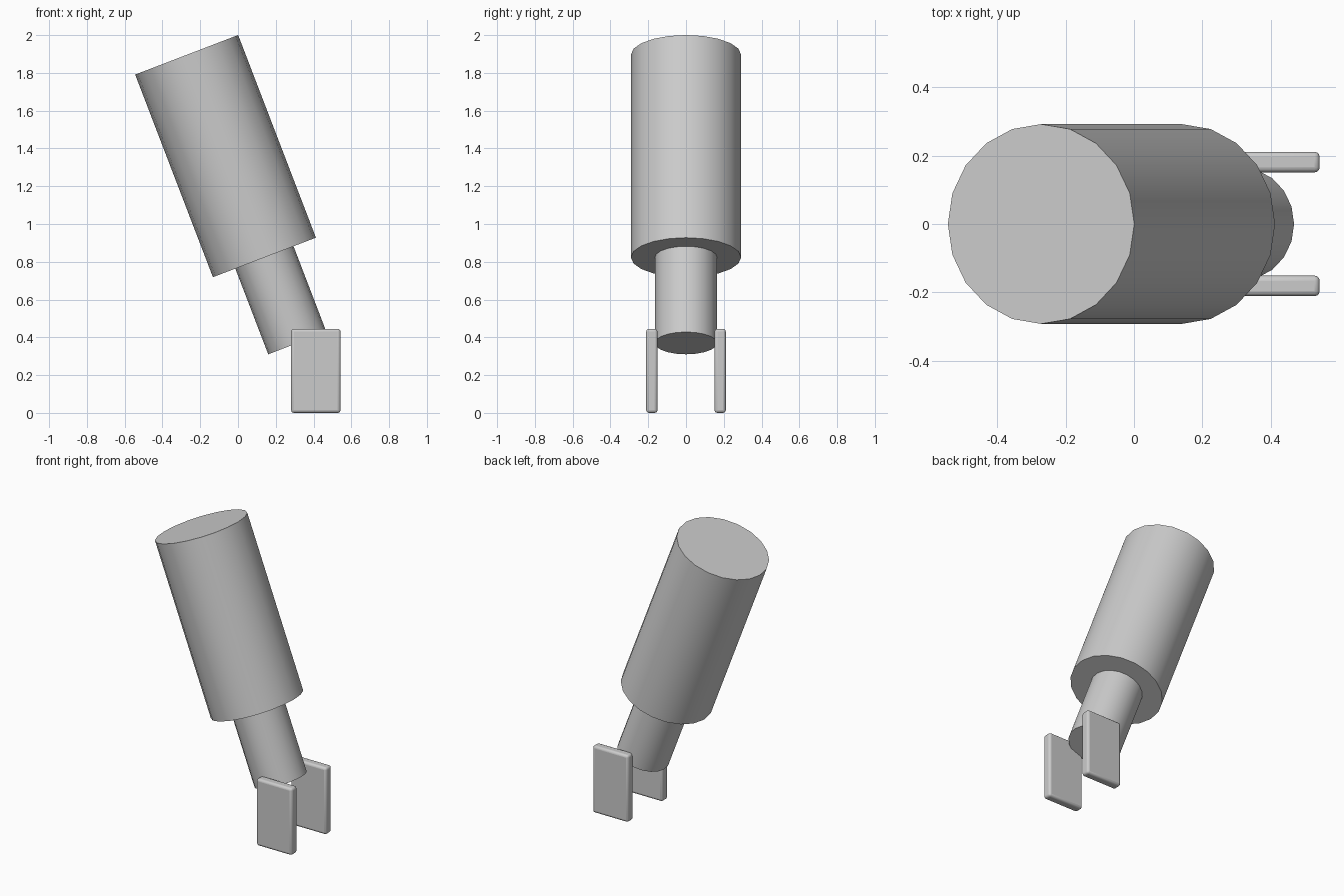
import bpy
import math
from mathutils import Vector

cube = bpy.data.objects.get("Cube")
if cube:
    bpy.data.objects.remove(cube, do_unlink=True)

# One plain grey for every part
grey = bpy.data.materials.new("plain grey")
grey.use_nodes = True
COLOUR = (0.6, 0.6, 0.6, 1)
grey.diffuse_color = COLOUR
grey.node_tree.nodes["Principled BSDF"].inputs["Base Color"].default_value = COLOUR

TILT = math.radians(-21)
AXIS = Vector((math.sin(TILT), 0, math.cos(TILT)))
JOINT = Vector((0.14, 0, 0.823))  # where the wide and narrow barrels meet


def finish(name):
    obj = bpy.context.object
    obj.name = name
    obj.data.materials.append(grey)
    bpy.ops.object.shade_smooth_by_angle(angle=math.radians(35))
    return obj


def barrel(name, radius, start, end):
    """Cylinder along the tilted axis, measured from the joint."""
    bpy.ops.mesh.primitive_cylinder_add(
        vertices=20, radius=radius, depth=end - start,
        location=JOINT + AXIS * (start + end) / 2,
        rotation=(0, TILT, math.radians(0)))
    # put a vertex on the tilted plane so the silhouette is full width
    return finish(name)


barrel("upper_barrel", 0.292, 0, 1.149)
barrel("lower_barrel", 0.165, -0.486, 0)

# Pair of rounded gripper plates
for name, side in (("front_plate", -1), ("back_plate", 1)):
    bpy.ops.mesh.primitive_cube_add(size=1, location=(0.412, side * 0.181, 0.2225))
    plate = bpy.context.object
    plate.scale = (0.262, 0.06, 0.445)
    bpy.ops.object.transform_apply(location=False, rotation=False, scale=True)
    bevel = plate.modifiers.new("rounded edges", "BEVEL")
    bevel.width = 0.015
    bevel.segments = 3
    finish(name)
